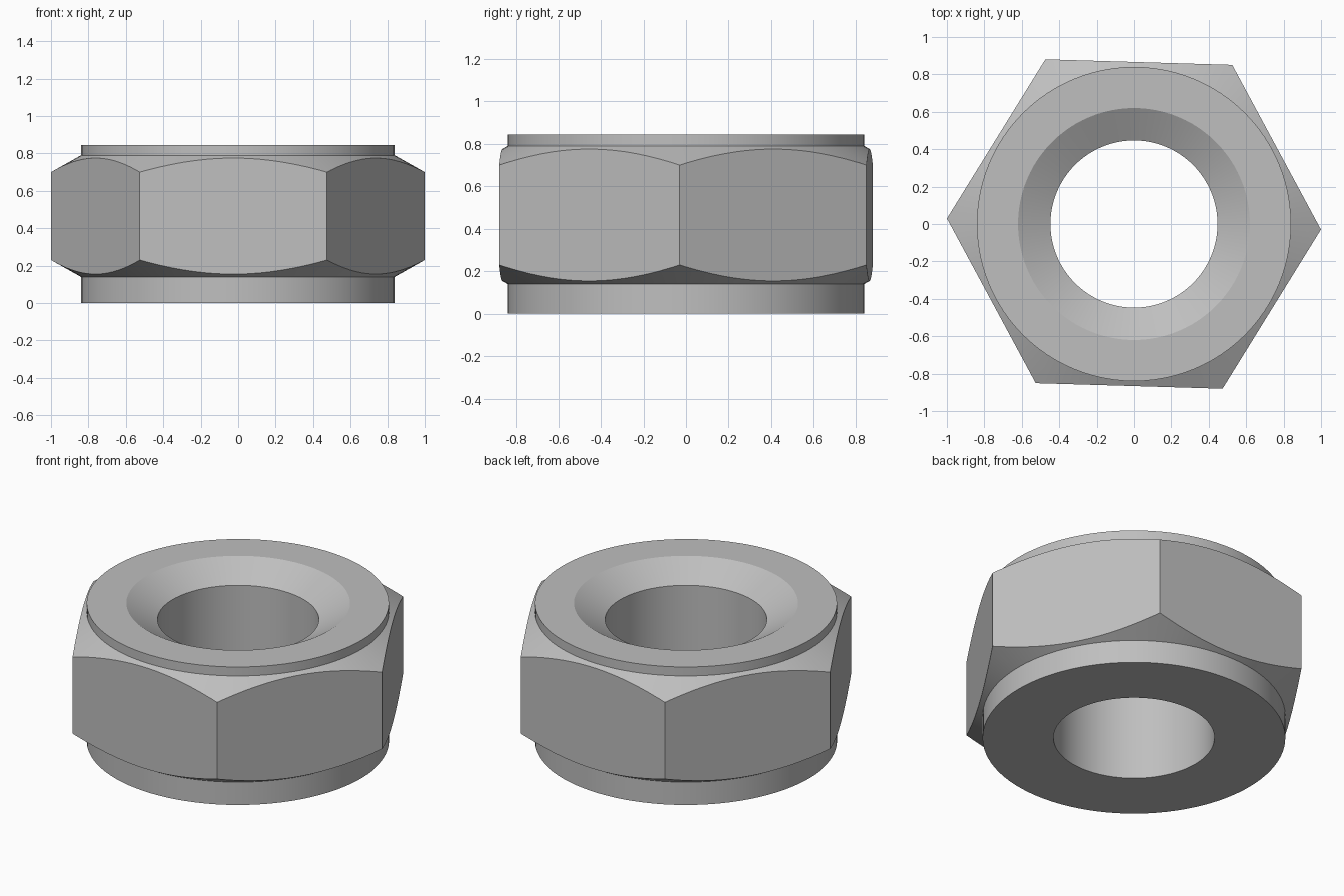
import bpy, bmesh, math

cube = bpy.data.objects.get("Cube")
if cube:
    bpy.data.objects.remove(cube, do_unlink=True)

STEPS = 96
TURN = math.radians(-1.7)

steel = bpy.data.materials.new("grey_steel")
steel.use_nodes = True
GREY = (0.52, 0.52, 0.52, 1)
steel.diffuse_color = GREY
steel.node_tree.nodes["Principled BSDF"].inputs["Base Color"].default_value = GREY


def make_object(name, bm):
    bmesh.ops.recalc_face_normals(bm, faces=bm.faces)
    mesh = bpy.data.meshes.new(name)
    bm.to_mesh(mesh)
    bm.free()
    mesh.materials.append(steel)
    obj = bpy.data.objects.new(name, mesh)
    bpy.context.collection.objects.link(obj)
    return obj


def lathe(name, profile):
    """Revolve a closed (radius, height) profile about z."""
    bm = bmesh.new()
    verts = [bm.verts.new((r, 0, z)) for r, z in profile]
    edges = [bm.edges.new((a, b)) for a, b in zip(verts, verts[1:] + verts[:1])]
    bmesh.ops.spin(bm, geom=verts + edges, cent=(0, 0, 0), axis=(0, 0, 1),
                   angle=math.tau, steps=STEPS, use_duplicate=False)
    bmesh.ops.remove_doubles(bm, verts=bm.verts, dist=1e-4)
    return make_object(name, bm)


# Turned body: lower collar, two chamfer cones, upper lip, countersink and bore
nut = lathe("hex_nut", [
    (0.447, 0), (0.84, 0), (0.84, 0.14), (1.08, 0.275), (1.08, 0.655),
    (0.84, 0.79), (0.84, 0.845), (0.62, 0.845), (0.447, 0.745)])

# Six-sided prism that trims the body to its wrench flats
bm = bmesh.new()
ring = [bm.verts.new((math.cos(TURN + i * math.tau / 6),
                      math.sin(TURN + i * math.tau / 6), -0.5)) for i in range(6)]
base = bm.faces.new(ring)
top = bmesh.ops.extrude_face_region(bm, geom=[base])["geom"]
bmesh.ops.translate(bm, vec=(0, 0, 2),
                    verts=[v for v in top if isinstance(v, bmesh.types.BMVert)])
prism = make_object("flats_cutter", bm)
prism.hide_render = True

trim = nut.modifiers.new("wrench_flats", "BOOLEAN")
trim.operation = "INTERSECT"
trim.solver = "EXACT"
trim.object = prism

bpy.ops.object.select_all(action="DESELECT")
nut.select_set(True)
bpy.context.view_layer.objects.active = nut
bpy.ops.object.modifier_apply(modifier=trim.name)
bpy.data.objects.remove(prism, do_unlink=True)

# Smooth round walls, crisp edges elsewhere
bpy.ops.object.shade_smooth_by_angle(angle=math.radians(20))
